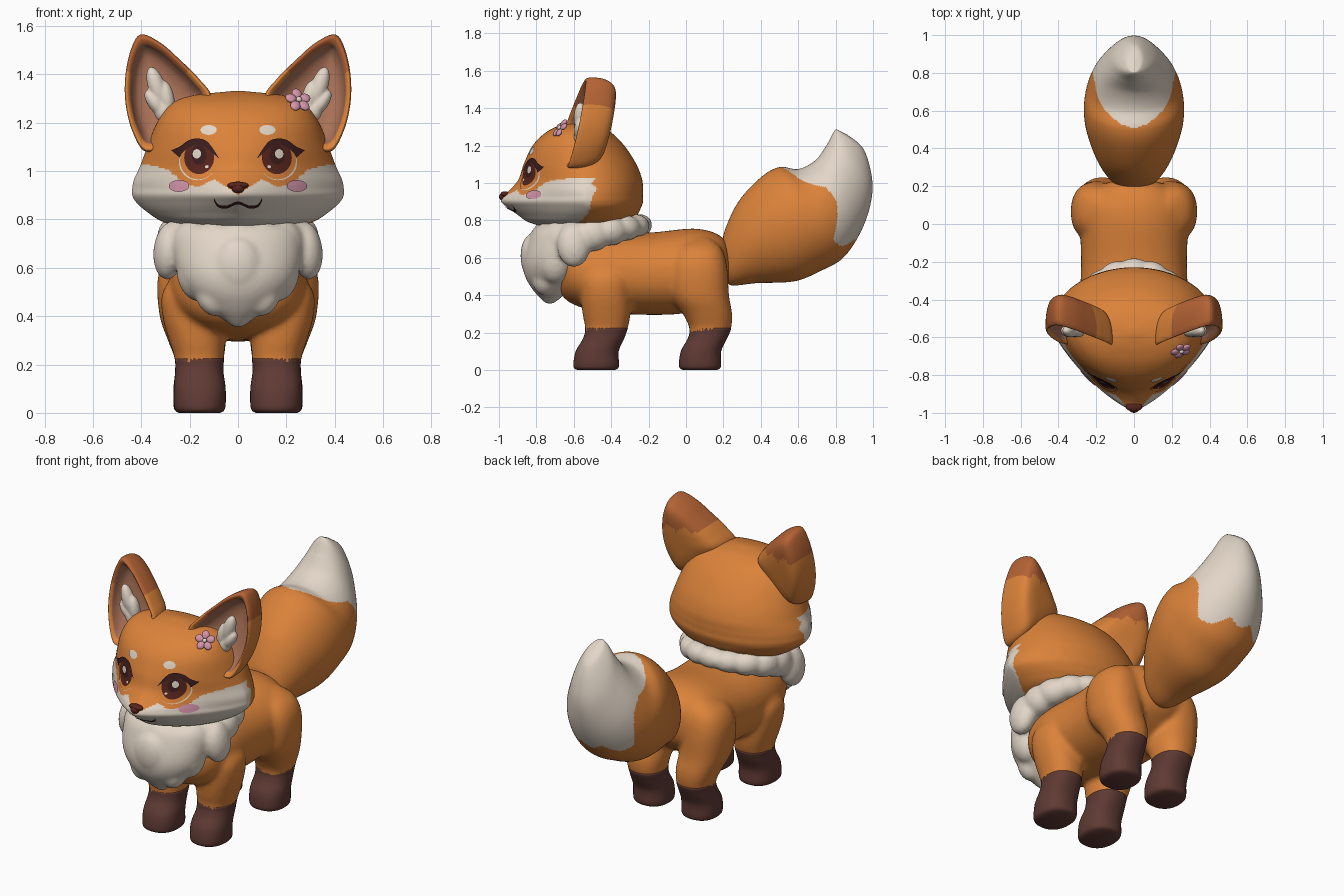
import bpy, bmesh
from math import sin, cos, pi, tau, copysign
from mathutils import Vector, Matrix, Euler
from mathutils.bvhtree import BVHTree

if "Cube" in bpy.data.objects:
    bpy.data.objects.remove(bpy.data.objects["Cube"], do_unlink=True)


def material(name, *rgb):
    m = bpy.data.materials.new(name)
    m.use_nodes = True
    m.diffuse_color = (*rgb, 1)
    m.node_tree.nodes["Principled BSDF"].inputs["Base Color"].default_value = (*rgb, 1)
    return m


ORANGE = material("orange fur", .71, .225, .042)
CREAM = material("cream fur", .76, .67, .57)
SOCK = material("dark brown sock", .115, .042, .034)
TIP = material("rust ear tip", .46, .125, .035)
INNER = material("ear lining", .40, .165, .095)
PINK = material("pink", .66, .3, .4)
IRIS = material("eye brown", .095, .018, .012)
LASH = material("lash brown", .045, .012, .012)


def finish(bm, name, mats):
    for f in bm.faces:
        f.smooth = True
    me = bpy.data.meshes.new(name)
    bm.to_mesh(me)
    bm.free()
    for m in mats:
        me.materials.append(m)
    ob = bpy.data.objects.new(name, me)
    bpy.context.collection.objects.link(ob)
    return ob


def fuse(name, parts, mat, voxel, repeat):
    """Melt overlapping parts into one soft skin."""
    bm = bmesh.new()
    for ob in parts:
        bm.from_mesh(ob.data)
        bpy.data.objects.remove(ob, do_unlink=True)
    ob = finish(bm, name, [mat])
    mod = ob.modifiers.new("melt", 'REMESH')
    mod.mode, mod.voxel_size, mod.use_smooth_shade = 'VOXEL', voxel, True
    mod = ob.modifiers.new("soften", 'SMOOTH')
    mod.factor, mod.iterations = .5, repeat


def smooth(rows, k, closed=False):
    """Catmull-Rom refinement of a list of tuples."""
    n, out = len(rows), []
    pick = (lambda i: rows[i % n]) if closed else (lambda i: rows[min(max(i, 0), n - 1)])
    for i in range(n if closed else n - 1):
        quad = list(zip(pick(i - 1), pick(i), pick(i + 1), pick(i + 2)))
        for s in range(k):
            t = s / k
            out.append(tuple(b + t * ((c - a) + t * ((2*a - 5*b + 4*c - d) + t * (3*b - a - 3*c + d))) / 2
                             for a, b, c, d in quad))
    return out if closed else out + [tuple(rows[-1])]


def lerp(table, x):
    for (a, u), (b, v) in zip(table, table[1:]):
        if x <= b:
            return u + (v - u) * max(0, (x - a) / (b - a))
    return table[-1][1]


def loft(name, rings, mats, rule=None, sheet=False, closed=True):
    """Skin rings of points; rule(row, column, centre) picks the material."""
    bm = bmesh.new()
    grid = [[bm.verts.new(p) for p in ring] for ring in rings]
    n = len(grid[0])
    for i in range(len(grid) - 1):
        for j in range(n if closed else n - 1):
            k = (j + 1) % n
            f = bm.faces.new((grid[i][j], grid[i][k], grid[i + 1][k], grid[i + 1][j]))
            if rule:
                f.material_index = rule(i, j, f.calc_center_median())
    if not sheet:
        for ring, i in ((grid[0], 0), (grid[-1], len(grid) - 1)):
            f = bm.faces.new(ring)
            if rule:
                f.material_index = rule(i, 0, f.calc_center_median())
    bmesh.ops.recalc_face_normals(bm, faces=bm.faces)
    if sheet and sum(f.normal.y for f in bm.faces) > 0:
        bmesh.ops.reverse_faces(bm, faces=bm.faces)
    return finish(bm, name, mats)


def blobs(name, parts, mats):
    """Join ellipsoids given as (location, scale, rotation, material index)."""
    bm = bmesh.new()
    for loc, scale, rot, idx in parts:
        mx = Matrix.LocRotScale(Vector(loc), rot, Vector(scale))
        new = bmesh.ops.create_uvsphere(bm, u_segments=24, v_segments=14, radius=1, matrix=mx)
        for f in {f for v in new["verts"] for f in v.link_faces}:
            f.material_index = idx
    return finish(bm, name, mats)


def lean(angle, axis='Y'):
    return Matrix.Rotation(angle, 3, axis).to_quaternion()


def power(v, e):
    return copysign(abs(v) ** e, v)


def oval(n, p=2):
    return [(power(cos(tau*j/n), 2/p), power(sin(tau*j/n), 2/p)) for j in range(n)]


# Head: z, half width, front y, widest y, back y, squareness of the front
head_rows = smooth([
    (.745, .03, -.60, -.52, -.45, 2), (.757, .2, -.72, -.52, -.37, 1.8), (.79, .31, -.84, -.52, -.30, 1.6),
    (.83, .375, -.90, -.53, -.26, 1.45), (.87, .42, -.955, -.53, -.24, 1.35), (.90, .437, -.988, -.54, -.23, 1.3),
    (.93, .437, -.98, -.54, -.23, 1.3), (.965, .43, -.94, -.54, -.23, 1.4), (1.02, .405, -.895, -.53, -.235, 1.6),
    (1.1, .375, -.868, -.53, -.265, 1.85), (1.2, .335, -.82, -.55, -.33, 2.1), (1.27, .285, -.75, -.56, -.40, 2.2),
    (1.31, .2, -.67, -.57, -.47, 2), (1.33, .03, -.59, -.57, -.55, 2)], 9)
head_rings = []
for z, w, yf, yw, yb, p in head_rows:
    front, back = oval(200, p), oval(200)
    head_rings.append([(w*f[0], yw + f[1]*(yw - yf), z) if f[1] < 0 else (w*b[0], yw + b[1]*(yb - yw), z)
                       for f, b in zip(front, back)])
mask = [(0, .90), (.04, .93), (.1, .965), (.16, .935), (.22, .945), (.28, 1.0), (.32, 1.015), (.39, 1.03),
        (.45, 1.03)]
side = [(.76, -.62), (.8, -.56), (.84, -.52), (.93, -.5), (.97, -.475), (1.0, -.505), (1.04, -.47)]


def face_rule(i, j, c):
    return int(c.z < lerp(mask, abs(c.x)) and c.y < lerp(side, c.z))


head = loft("head", head_rings, [ORANGE, CREAM], face_rule)
head_bm = bmesh.new()
head_bm.from_mesh(head.data)
skin = BVHTree.FromBMesh(head_bm)
head_bm.free()


def on_face(x, z, lift):
    loc, nor, _, _ = skin.ray_cast(Vector((x, -3, z)), Vector((0, 1, 0)))
    return loc + nor*lift


def plate(name, paths, mat, lift, closed=True):
    loft(name, [[on_face(x, z, lift) for x, z in p] for p in paths], [mat], sheet=True, closed=closed)


def disc(name, x, z, rx, rz, mat, lift):
    plate(name, [[(x + s*rx*c, z + s*rz*d) for c, d in oval(40)] for s in (.01, .25, .5, .75, 1)], mat, lift)


# Painted face features
lash_top = smooth([(.27, 1.085), (.235, 1.1), (.2, 1.125), (.16, 1.132), (.12, 1.115), (.075, 1.05)], 5)
lash_low = smooth([(.235, 1.055), (.222, 1.078), (.19, 1.1), (.16, 1.106), (.125, 1.09), (.075, 1.05)], 5)
for s, tag in ((1, "left_"), (-1, "right_")):
    disc(tag + "eye_white", s*.166, 1.036, .077, .075, CREAM, .002)
    disc(tag + "eye_lid", s*.161, 1.042, .076, .078, ORANGE, .004)
    disc(tag + "iris", s*.158, 1.055, .061, .07, IRIS, .006)
    disc(tag + "pupil", s*.158, 1.065, .03, .04, LASH, .0075)
    disc(tag + "eye_highlight", s*.166, 1.07, .017, .019, CREAM, .009)
    disc(tag + "eye_glint", s*.125, 1.015, .007, .007, CREAM, .009)
    plate(tag + "lashes", [[(s*x, z) for x, z in p] for p in (lash_top, lash_low)], LASH, .009, False)
    disc(tag + "eyebrow", s*.12, 1.168, .033, .02, CREAM, .005)
    disc(tag + "blush", s*.24, .937, .042, .024, PINK, .006)
smile = smooth([(-.097, .885), (-.08, .86), (-.045, .855), (0, .872), (.045, .855), (.08, .86), (.097, .885)], 5)
plate("mouth", [[(x, z + d) for x, z in smile] for d in (.006, -.006)], LASH, .005, False)
blobs("nose", [((0, -.968, .94), (.044, .024, .016), None, 0), ((0, -.978, .927), (.026, .022, .02), None, 0)],
      [IRIS])

# Flower on the brow
loc = on_face(.24, 1.275, .022)
nor = Vector((.3, -.75, .55)).normalized()
turn = nor.to_track_quat('Z', 'Y')
petals = [(loc + turn @ Vector((.033*cos(a), .033*sin(a), 0)), (.024, .021, .012),
           turn @ lean(a, 'Z'), 0) for a in (tau*k/5 + pi/2 for k in range(5))]
blobs("flower", petals + [(loc + nor*.008, (.012, .012, .009), turn, 1)], [PINK, CREAM])

# Ears: cupped shells made from one outline, scaled and pushed in depth
ear_outline = smooth([(.11, 1.3), (.16, 1.38), (.24, 1.46), (.32, 1.53), (.4, 1.565), (.44, 1.51), (.465, 1.4),
                      (.465, 1.28), (.435, 1.16), (.38, 1.08), (.28, 1.12), (.18, 1.2)], 6, True)
ear_layers = smooth([(.02, .185), (.4, .183), (.7, .17), (.87, .14), (.97, .085), (1, .025), (.985, 0),
                     (.94, -.008), (.85, .008), (.78, .04), (.65, .07), (.4, .09), (.02, .095)], 4)


def ear_rule(i, j, c):
    if i >= 32:
        return 2
    return int(c.z > 1.405 + .015*sin(abs(c.x)*70))


for s, tag in ((1, "left_"), (-1, "right_")):
    rings = []
    for k, d in ear_layers:
        flat = [(.32 + k*(x - .32), 1.3 + k*(z - 1.3)) for x, z in ear_outline]
        rings.append([(s*x, d - .57 - .2*(.46 - x) + .2*(z - 1.28), z) for x, z in flat])
    loft(tag + "ear", rings, [ORANGE, TIP, INNER], ear_rule)
    tuft = [(.335, 1.345, .036, .09, .35), (.342, 1.28, .03, .065, .7), (.295, 1.3, .032, .075, .2),
            (.305, 1.245, .042, .05, .5)]
    fuse(tag + "ear_tuft", [blobs("tuft", [((s*x, -.565, z), (w, .035, h), lean(s*r*.9), 0)
                                           for x, z, w, h, r in tuft], [CREAM])], CREAM, .007, 2)

# Body: y, half width, bottom z, top z
body = smooth([(-.69, .04, .5, .58), (-.67, .16, .41, .66), (-.6, .25, .35, .71), (-.45, .285, .31, .735),
               (-.2, .28, .295, .735), (0, .285, .305, .755), (.1, .265, .35, .75), (.18, .205, .41, .72),
               (.225, .12, .46, .67), (.24, .03, .53, .6)], 5)
fur = [loft("body", [[(w*c, y, (a + b)/2 + (b - a)/2*d) for c, d in oval(48, 2.2)] for y, w, a, b in body],
            [ORANGE])]

# Legs: z, centre x, centre y, radius x, radius y
front_leg = [(0, .158, -.48, .085, .1), (.02, .158, -.48, .105, .122), (.1, .158, -.475, .107, .115),
             (.17, .16, -.44, .1, .11), (.225, .16, -.425, .102, .114), (.3, .17, -.425, .115, .128),
             (.4, .19, -.43, .122, .132), (.5, .2, -.43, .112, .125), (.6, .19, -.43, .05, .06)]
hind_leg = [(0, .16, .075, .085, .09), (.02, .16, .075, .105, .112), (.1, .16, .08, .107, .108),
            (.17, .16, .115, .1, .105), (.225, .16, .13, .102, .112), (.3, .17, .115, .12, .132),
            (.4, .19, .075, .134, .155), (.55, .2, .065, .133, .155), (.65, .19, .07, .102, .12),
            (.71, .16, .08, .03, .04)]
for s, tag in ((1, "left_"), (-1, "right_")):
    for name, rows in (("front_", front_leg), ("hind_", hind_leg)):
        rings = [[(s*(cx + rx*c), cy + ry*d, z) for c, d in oval(40, 2.3)] for z, cx, cy, rx, ry in smooth(rows, 5)]
        loft(tag + name + "sock", rings[:21], [SOCK])
        fur.append(loft("leg", rings[16:], [ORANGE]))
fuse("body_and_legs", fur, ORANGE, .014, 8)

# Tail: upper y z, lower y z, half width
tail = smooth([(.2, .66, .2, .52, .03), (.205, .74, .235, .455, .11), (.28, .9, .38, .465, .19),
               (.4, 1.03, .58, .475, .25), (.5, 1.085, .72, .53, .265), (.6, 1.075, .84, .6, .25),
               (.69, 1.12, .93, .73, .21), (.75, 1.2, .985, .88, .15), (.785, 1.265, .995, 1.02, .1),
               (.8, 1.285, .95, 1.18, .05), (.81, 1.285, .86, 1.26, .01)], 14)
tail_rings = [[((w*c), (a + e)/2 + (a - e)/2*d, (b + f)/2 + (b - f)/2*d) for c, d in oval(160)]
              for a, b, e, f, w in tail]
tail_edge = [(0, 4), (.3, 4.25), (.8, 5.0), (1.2, 5.75), (1.6, 5.85), (1.9, 5.5), (2.2, 4.95), (2.5, 5.1),
             (2.8, 5.7), (pi, 5.5)]
loft("tail", tail_rings, [ORANGE, CREAM],
     lambda i, j, c: int(i/14 > lerp(tail_edge, abs((tau*(j + .5)/160 - pi/2 + pi) % tau - pi))))

# Ruff: a ring of fluffy lobes, thick in front and thin behind
lobes = []
for k in range(16):
    a = tau*k/16
    f = (1 + cos(a))/2
    lobes.append(((.255*sin(a), -.5 - .25*cos(a), .775 - .1*f), (.09 + .02*f, .07 + .02*f, .06 + .06*f),
                  lean(a, 'Z'), 0))

# Chest bib: z, half width, front y, back y
bib = smooth([(.8, .19, -.73, -.5), (.76, .25, -.81, -.5), (.68, .265, -.85, -.5), (.58, .25, -.872, -.53),
              (.5, .205, -.86, -.57), (.43, .125, -.82, -.63), (.385, .06, -.78, -.67), (.355, .02, -.75, -.71)], 5)
chest = loft("bib", [[(w*c, (a + b)/2 + (b - a)/2*d, z) for c, d in oval(48)] for z, w, a, b in bib], [CREAM])
for s in (1, -1):
    lobes += [((s*.19, -.7, .56), (.06, .08, .1), lean(s*.3), 0),
              ((s*.11, -.755, .475), (.06, .065, .08), lean(s*.5), 0),
              ((s*.285, -.6, .67), (.065, .09, .12), lean(s*-.1), 0)]
lobes.append(((0, -.83, .61), (.1, .055, .115), None, 0))
fuse("ruff_and_bib", [chest, blobs("lobes", lobes, [CREAM])], CREAM, .012, 6)
